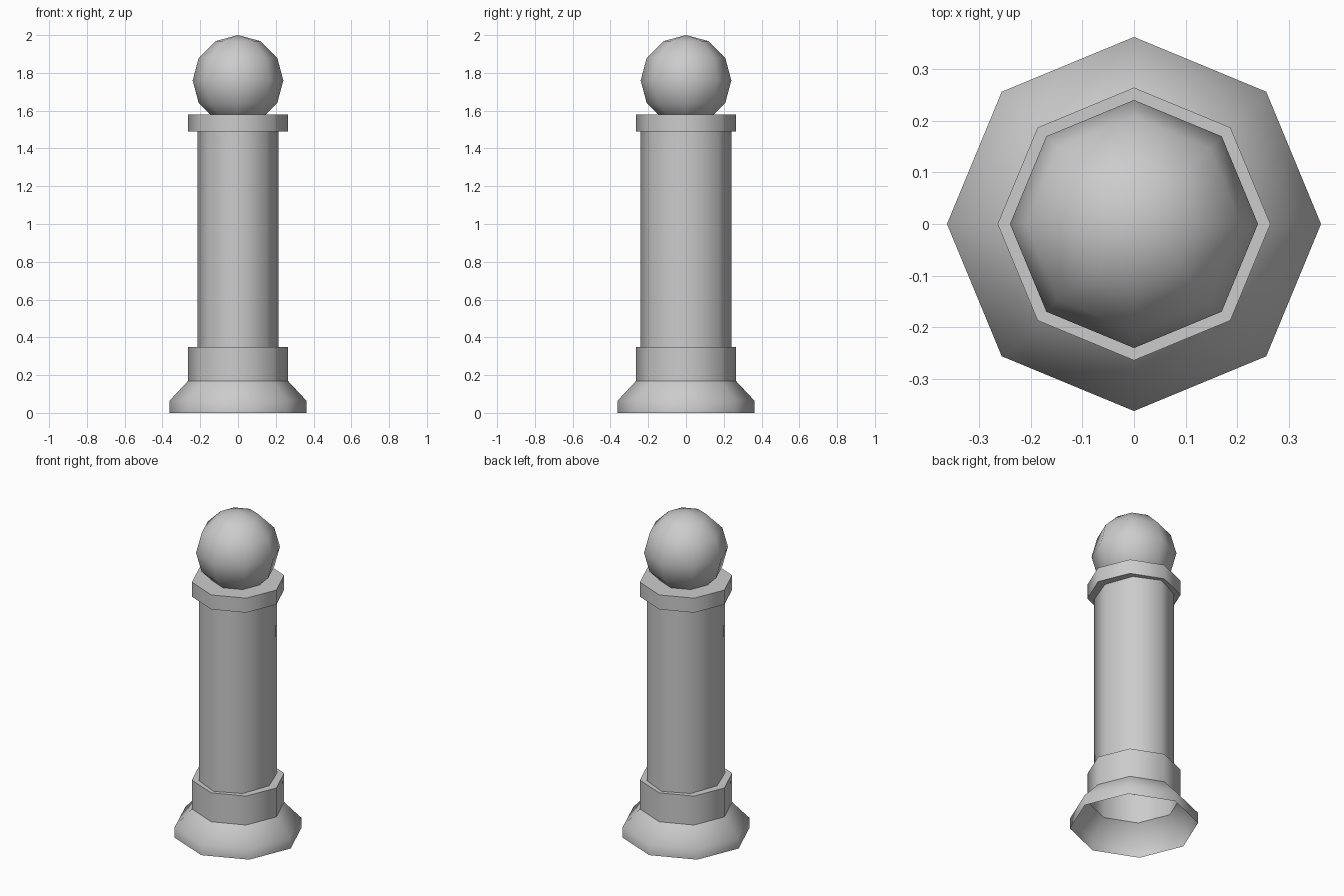
import bpy, bmesh, math

cube = bpy.data.objects.get("Cube")
if cube:
    bpy.data.objects.remove(cube, do_unlink=True)

SIDES = 8
GREY = (0.6, 0.6, 0.6, 1.0)

stone = bpy.data.materials.new("stone_grey")
stone.use_nodes = True
stone.diffuse_color = GREY
stone.node_tree.nodes["Principled BSDF"].inputs["Base Color"].default_value = GREY


def finish(name, bm, angle):
    """Turn a bmesh into a named, smooth-shaded stone object."""
    mesh = bpy.data.meshes.new(name)
    bm.normal_update()
    bm.to_mesh(mesh)
    bm.free()
    mesh.materials.append(stone)
    obj = bpy.data.objects.new(name, mesh)
    bpy.context.collection.objects.link(obj)
    bpy.ops.object.select_all(action='DESELECT')
    obj.select_set(True)
    bpy.context.view_layer.objects.active = obj
    bpy.ops.object.shade_smooth_by_angle(angle=math.radians(angle))
    return obj


def turned(name, profile, x_scale=1.0, top=False, bottom=False):
    """Eight-sided turned part from (radius, height) pairs, optionally lidded."""
    bm = bmesh.new()
    rings = []
    for r, z in profile:
        ring = []
        for i in range(SIDES):
            a = math.tau * i / SIDES
            ring.append(bm.verts.new((r * math.cos(a) * x_scale, r * math.sin(a), z)))
        rings.append(ring)
    for low, high in zip(rings, rings[1:]):
        for i in range(SIDES):
            j = (i + 1) % SIDES
            bm.faces.new((low[i], low[j], high[j], high[i]))
    if top:
        bm.faces.new(rings[-1])
    if bottom:
        bm.faces.new(rings[0][::-1])
    return finish(name, bm, 60)


# Flared foot and collar, hollow from below
turned("flared_foot", [(0.362, 0.0), (0.362, 0.065), (0.264, 0.17)])
turned("lower_collar", [(0.264, 0.17), (0.264, 0.35)], top=True)

# Shaft, slightly narrower from side to side
turned("shaft", [(0.24, 0.35), (0.24, 1.49)], x_scale=0.89)

# Top slab
turned("top_slab", [(0.264, 1.49), (0.264, 1.58)], top=True, bottom=True)

# Ball finial, sunk into the slab
ball = bmesh.new()
bmesh.ops.create_uvsphere(ball, u_segments=SIDES, v_segments=6, radius=0.24)
bmesh.ops.translate(ball, vec=(0, 0, 1.76), verts=ball.verts)
finish("ball_finial", ball, 60)
